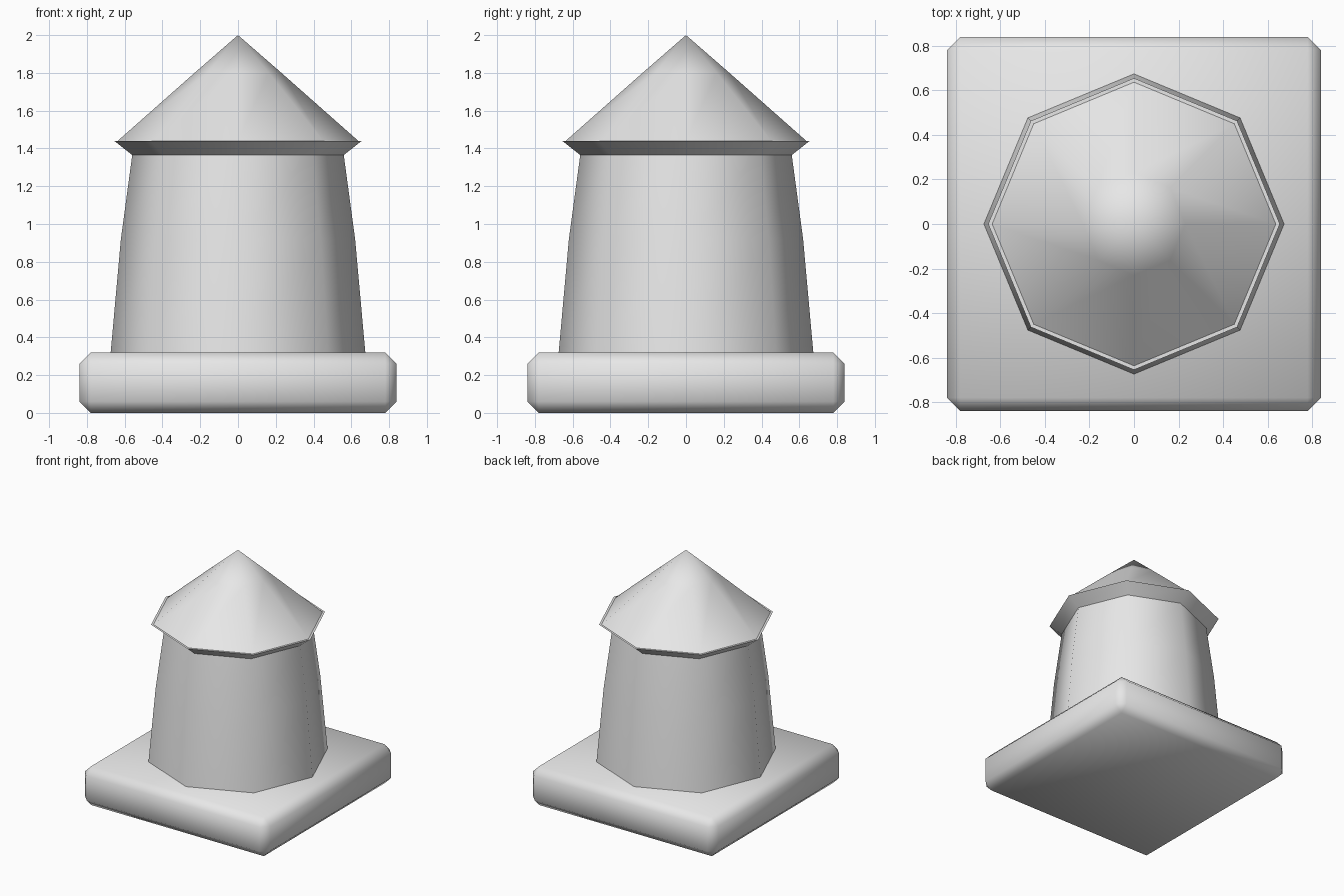
import bpy, bmesh, math

cube = bpy.data.objects.get("Cube")
if cube:
    bpy.data.objects.remove(cube, do_unlink=True)

# One plain grey throughout
grey = bpy.data.materials.new("light grey")
grey.use_nodes = True
GREY = (0.8, 0.8, 0.8, 1)
grey.diffuse_color = GREY
grey.node_tree.nodes["Principled BSDF"].inputs["Base Color"].default_value = GREY

SIDES = 8


def finish(name, bm):
    bmesh.ops.recalc_face_normals(bm, faces=bm.faces)
    mesh = bpy.data.meshes.new(name)
    bm.to_mesh(mesh)
    bm.free()
    mesh.materials.append(grey)
    mesh.polygons.foreach_set("use_smooth", [True] * len(mesh.polygons))
    obj = bpy.data.objects.new(name, mesh)
    bpy.context.collection.objects.link(obj)
    return obj


def lathe(name, profile):
    """Eight-sided shell from (radius, height) points; radius 0 makes a tip."""
    bm = bmesh.new()
    rings = []
    for r, z in profile:
        count = SIDES if r else 1
        rings.append([bm.verts.new((r * math.cos(i * math.tau / SIDES),
                                    r * math.sin(i * math.tau / SIDES), z))
                      for i in range(count)])
    for low, high in zip(rings, rings[1:]):
        for i in range(SIDES):
            j = (i + 1) % SIDES
            if len(high) == 1:
                bm.faces.new((low[i], low[j], high[0]))
            else:
                bm.faces.new((low[i], low[j], high[j], high[i]))
    return finish(name, bm)


# Chamfered square base
bm = bmesh.new()
bmesh.ops.create_cube(bm, size=1)
bmesh.ops.scale(bm, vec=(1.68, 1.68, 0.32), verts=bm.verts)
bmesh.ops.translate(bm, vec=(0, 0, 0.16), verts=bm.verts)
bmesh.ops.bevel(bm, geom=bm.edges[:], offset=0.06, segments=1, affect='EDGES')
finish("base_slab", bm)

# Tapered tower with a slight swell
lathe("tower_wall", [(0.675, 0.31), (0.62, 0.92), (0.56, 1.365)])

# Flared eave under the roof and its flat lip
lathe("eave_underside", [(0.56, 1.365), (0.655, 1.44)])
lathe("eave_lip", [(0.655, 1.44), (0.60, 1.4405)])

# Pointed roof
lathe("roof", [(0.637, 1.44), (0.23, 1.8), (0, 2.0)])
